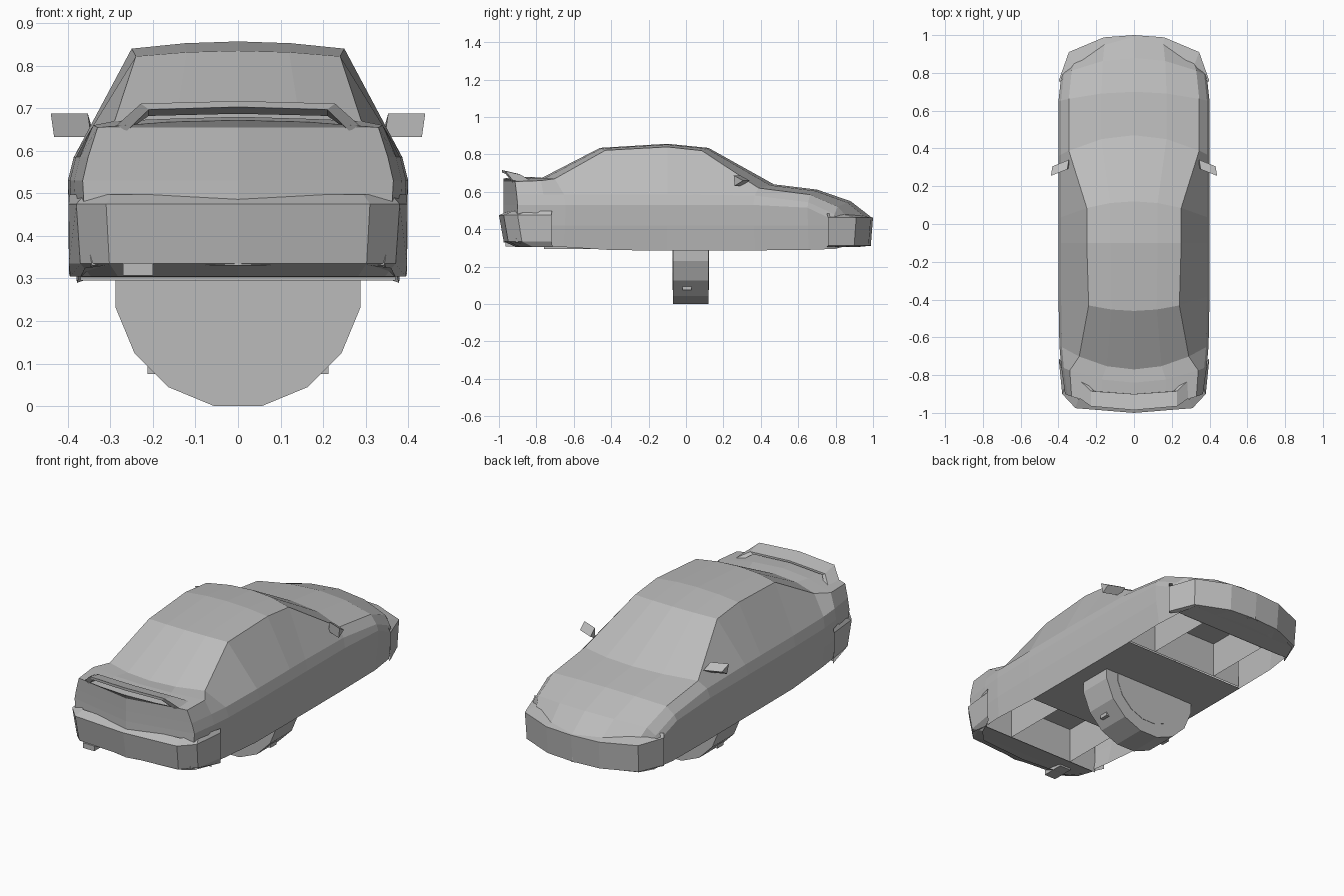
import bpy, bmesh, math
from mathutils import Matrix

cube = bpy.data.objects.get("Cube")
if cube:
    bpy.data.objects.remove(cube, do_unlink=True)

grey = bpy.data.materials.new("plain_grey")
grey.use_nodes = True
colour = (0.5, 0.5, 0.5, 1)
grey.diffuse_color = colour
grey.node_tree.nodes["Principled BSDF"].inputs["Base Color"].default_value = colour


def finish(name, bm, mirror=False):
    bmesh.ops.remove_doubles(bm, verts=bm.verts, dist=1e-5)
    bmesh.ops.recalc_face_normals(bm, faces=bm.faces)
    mesh = bpy.data.meshes.new(name)
    bm.to_mesh(mesh)
    bm.free()
    mesh.materials.append(grey)
    ob = bpy.data.objects.new(name, mesh)
    bpy.context.collection.objects.link(ob)
    if mirror:
        mod = ob.modifiers.new("mirror", 'MIRROR')
        mod.use_clip = True
    return ob


def face(bm, points):
    bm.faces.new([bm.verts.new(p) for p in points])


def skin(bm, rings, closed=False):
    """Quads between neighbouring rows of points."""
    for a, b in zip(rings, rings[1:]):
        n = len(a)
        for i in range(n if closed else n - 1):
            j = (i + 1) % n
            face(bm, (a[i], a[j], b[j], b[i]))


def box(name, lo, hi, mirror=False):
    bm = bmesh.new()
    size = [h - l for l, h in zip(lo, hi)]
    mid = [(h + l) / 2 for l, h in zip(lo, hi)]
    bmesh.ops.create_cube(bm, size=1, matrix=Matrix.Translation(mid) @ Matrix.Diagonal((*size, 1)))
    return finish(name, bm, mirror)


# Body shell stations: y, bow, edge x, edge z, centre z, side x, sill z
stations = [
    (-.975, .09, .33, .655, .672, .365, .33),
    (-.84, .09, .34, .66, .68, .385, .31),
    (-.77, .13, .29, .67, .675, .395, .305),
    (-.46, .08, .24, .822, .835, .4, .288),
    (-.10, 0, .25, .84, .857, .4, .287),
    (.12, -.09, .25, .82, .835, .4, .287),
    (.47, -.11, .345, .62, .64, .4, .287),
    (.70, -.05, .345, .585, .612, .4, .29),
    (.88, -.10, .33, .52, .55, .385, .295),
    (.99, -.20, .31, .455, .465, .35, .31),
]


def section(y, bow, ex, ez, cz, w, sill):
    pts = [(0, cz), (ex / 2, ez + .75 * (cz - ez)), (ex, ez),
           (w * .965, min(.585, ez - .04)), (w, min(.53, ez - .07)),
           (w - .006, min(.42, ez - .1)), (w - .022, sill)]
    return [(x, y + bow * (x / .4) ** 2, z) for x, z in pts]


bm = bmesh.new()
rings = [section(*s) for s in stations]
skin(bm, rings)
for ring in (rings[0], rings[-1]):
    y = ring[0][1]
    face(bm, (ring[0], ring[1], ring[2], (0, y, ring[2][2])))
    for a, b in zip(ring[2:], ring[3:]):
        face(bm, ((0, y, a[2]), a, b, (0, y, b[2])))
finish("body_shell", bm, True)


# Bumpers: a profile of (inset, z) swept along half a plan path
def bumper(name, path, profile):
    bm = bmesh.new()
    rows = []
    for x, y, depth in path:
        rows.append([(x * (1 - d * depth), y * (1 - d * depth), z) for d, z in profile])
    skin(bm, rows)
    finish(name, bm, True)


bumper("rear_bumper", [(0, -1, 1), (.31, -.975, 1), (.38, -.9, 1), (.398, -.72, .1)],
       [(.05, .497), (0, .475), (.025, .335), (.09, .305)])
bumper("front_bumper", [(0, 1, 1), (.16, .988, 1), (.345, .91, 1), (.398, .76, .1)],
       [(.1, .485), (0, .462), (.012, .312), (.08, .305)])

# Floor panels with open wheel wells between them
bm = bmesh.new()
for strip in ([(.378, -.37, .288), (.378, .41, .288)],
              [(.37, .8, .297), (.335, .89, .305), (.16, .97, .311), (0, .985, .311)],
              [(.37, -.76, .303), (.36, -.89, .325), (.3, -.95, .333), (0, -.97, .333)]):
    skin(bm, [strip, [(0, y, z) for x, y, z in strip]])
finish("floor_panels", bm, True)

# Wheel well linings
for name, y0, y1 in (("rear", -.76, -.37), ("front", .41, .8)):
    bm = bmesh.new()
    top, low = .49, .295
    for y in (y0, y1):
        x = .33 if y > .7 else .37
        face(bm, ((0, y, low), (x, y, low), (x, y, top), (0, y, top)))
    face(bm, ((.2, y0, low), (.2, y1, low), (.2, y1, top), (.2, y0, top)))
    xs = [.33 if y > .7 else .37 for y in (y0, y1)]
    face(bm, ((0, y0, top), (xs[0], y0, top), (xs[1], y1, top), (0, y1, top)))
    finish(name + "_wheel_wells", bm, True)

# Spoiler blade curving down to the boot lid
bm = bmesh.new()
rows = []
for x, back, front, zb, zf in ((0, -.985, -.9, .717, .697), (.228, -.965, -.885, .711, .692),
                               (.285, -.925, -.83, .66, .66)):
    rows.append([(x, back, zb), (x, front, zf), (x - .08 * x, front, zf - .01), (x - .08 * x, back, zb - .014)])
skin(bm, rows, True)
face(bm, rows[-1])
finish("spoiler", bm, True)

# Wing mirrors
bm = bmesh.new()
rows = [[(x + dx, y + dy, z) for dx, y, z in ((.008, .28, .688), (0, .33, .66), (0, .285, .632))]
        for x, dy in ((.345, .01), (.432, -.025))]
skin(bm, rows, True)
for r in rows:
    face(bm, r)
finish("wing_mirrors", bm, True)

box("exhaust", (-.27, -.965, .307), (-.2, -.84, .335))

# Disc below the floor, with a flush hub face
for name, radius, depth in (("under_disc", .293, .19), ("disc_hub", .217, .194)):
    bm = bmesh.new()
    turn = Matrix.Translation((0, .025, .288)) @ Matrix.Rotation(math.pi / 2, 4, 'X')
    turn = turn @ Matrix.Rotation(math.pi / 16, 4, 'Z')
    bmesh.ops.create_cone(bm, cap_ends=True, segments=16, radius1=radius, radius2=radius,
                          depth=depth, matrix=turn)
    finish(name, bm)
box("disc_tabs", (.188, -.02, .075), (.213, .03, .12), True)
